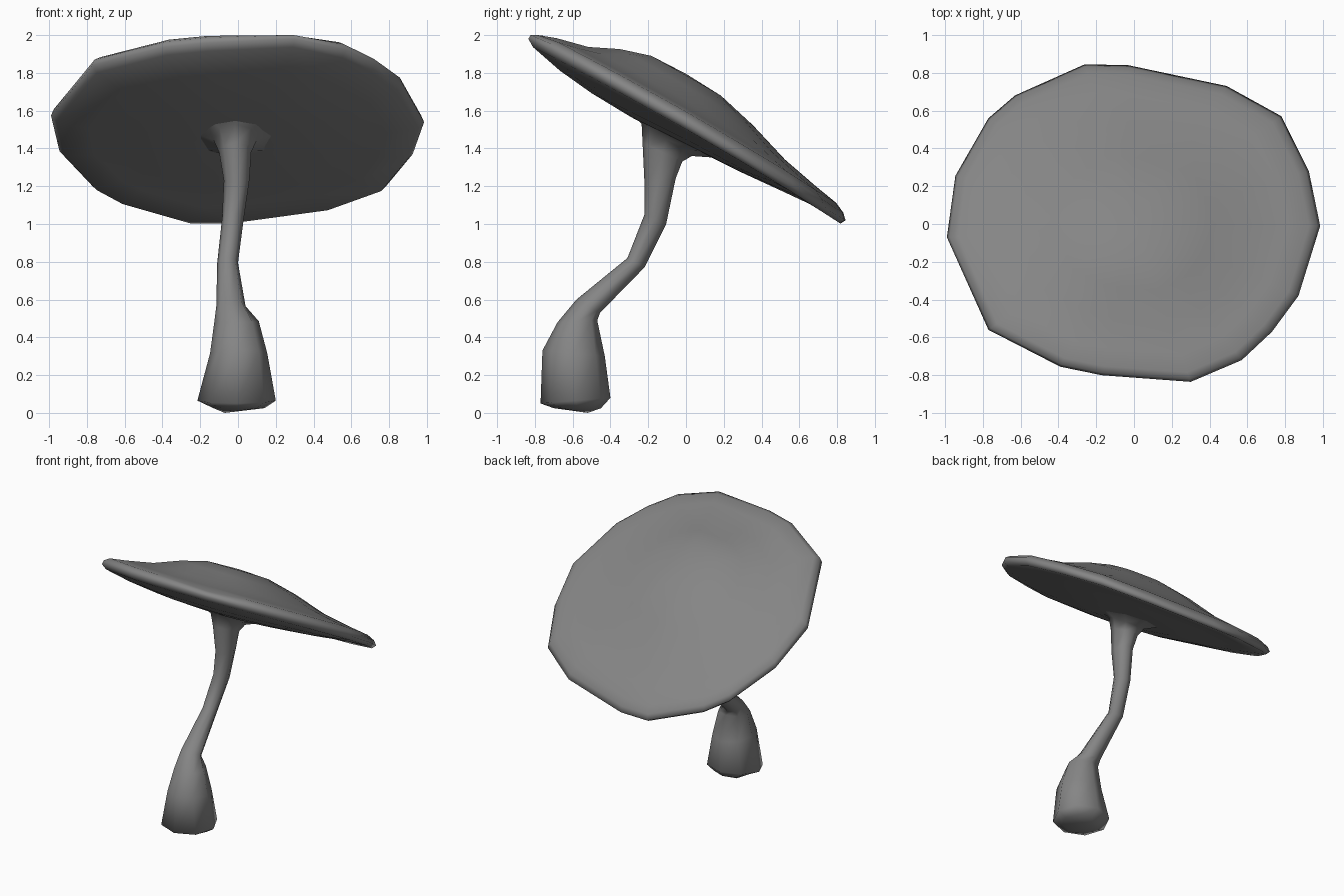
import bpy, bmesh, math
from mathutils import Vector

if "Cube" in bpy.data.objects:
    bpy.data.objects.remove(bpy.data.objects["Cube"])

grey = bpy.data.materials.new("dark_grey")
grey.diffuse_color = (.235, .235, .235, 1)
grey.use_nodes = True
grey.node_tree.nodes["Principled BSDF"].inputs["Base Color"].default_value = grey.diffuse_color


def loft(name, rings, start, end, angle):
    """Skin a list of equal-length rings and close both ends with a fan."""
    bm = bmesh.new()
    loops = [[bm.verts.new(p) for p in ring] for ring in rings]
    n = len(loops[0])
    for a, b in zip(loops, loops[1:]):
        for i in range(n):
            j = (i + 1) % n
            bm.faces.new((a[i], a[j], b[j], b[i]))
    for loop, tip in ((loops[0], start), (loops[-1], end)):
        c = bm.verts.new(tip)
        for i in range(n):
            bm.faces.new((loop[i], loop[(i + 1) % n], c))
    bmesh.ops.recalc_face_normals(bm, faces=bm.faces)
    mesh = bpy.data.meshes.new(name)
    bm.to_mesh(mesh)
    bm.free()
    mesh.materials.append(grey)
    obj = bpy.data.objects.new(name, mesh)
    bpy.context.collection.objects.link(obj)
    bpy.ops.object.select_all(action='DESELECT')
    obj.select_set(True)
    bpy.context.view_layer.objects.active = obj
    bpy.ops.object.shade_smooth_by_angle(angle=math.radians(angle))
    return obj


# Cap: irregular outline, tilted plane bowed up at the sides, domed top, shallow underside
outline = [(.985, -.01), (.925, .28), (.78, .57), (.49, .73), (-.03, .84),
           (-.26, .845), (-.63, .68), (-.77, .56), (-.945, .255), (-.99, -.07),
           (-.77, -.56), (-.39, -.755), (-.17, -.80), (.30, -.835),
           (.57, -.72), (.73, -.57), (.87, -.38)]
top = [(.22, .285), (.42, .225), (.62, .14), (.82, .09), (.94, .065), (.985, .035)]
under = [(1, 0), (.97, -.03), (.8, -.045), (.6, -.065), (.35, -.08), (.15, -.08)]


def tilt(x, y):
    return 1.5 - .572 * y + .035 * x * x


cap_rings = []
for s, h in top + under:
    ring = []
    for x, y in outline:
        px, py = x * s, y * s
        k = 1 - .9 * py if h < -.04 else 1
        ring.append((px, py, min(2, tilt(px, py) + h * k)))
    cap_rings.append(ring)
loft("cap", cap_rings, (0, 0, 1.795), (0, 0, 1.42), 80)

# Stem: bent tube, each section is x range, then the front and back (y, z) ends
sections = [(-.13, .14, -.70, .025, -.45, .025),
            (-.215, .20, -.77, .05, -.40, .08),
            (-.148, .155, -.76, .33, -.43, .30),
            (-.125, .11, -.68, .48, -.47, .49),
            (-.115, .04, -.58, .60, -.455, .53),
            (-.11, .00, -.31, .82, -.22, .77),
            (-.085, .03, -.22, 1.05, -.105, 1.0),
            (-.075, .06, -.22, 1.22, -.055, 1.24),
            (-.10, .07, -.23, 1.43, -.02, 1.33),
            (-.13, .10, -.235, 1.53, .03, 1.36),
            (-.25, .24, -.33, 1.62, .17, 1.35)]
SIDES = 8
stem_rings = []
for xl, xr, yf, zf, yb, zb in sections:
    f, b = Vector((0, yf, zf)), Vector((0, yb, zb))
    mid, half = (f + b) / 2, (b - f) / 2
    mid.x = (xl + xr) / 2
    stem_rings.append([mid + half * math.sin(t) + Vector(((xr - xl) / 2 * math.cos(t), 0, 0))
                       for t in (2 * math.pi * i / SIDES for i in range(SIDES))])
loft("stem", stem_rings, (-.07, -.52, 0), (0, -.08, 1.6), 80)
